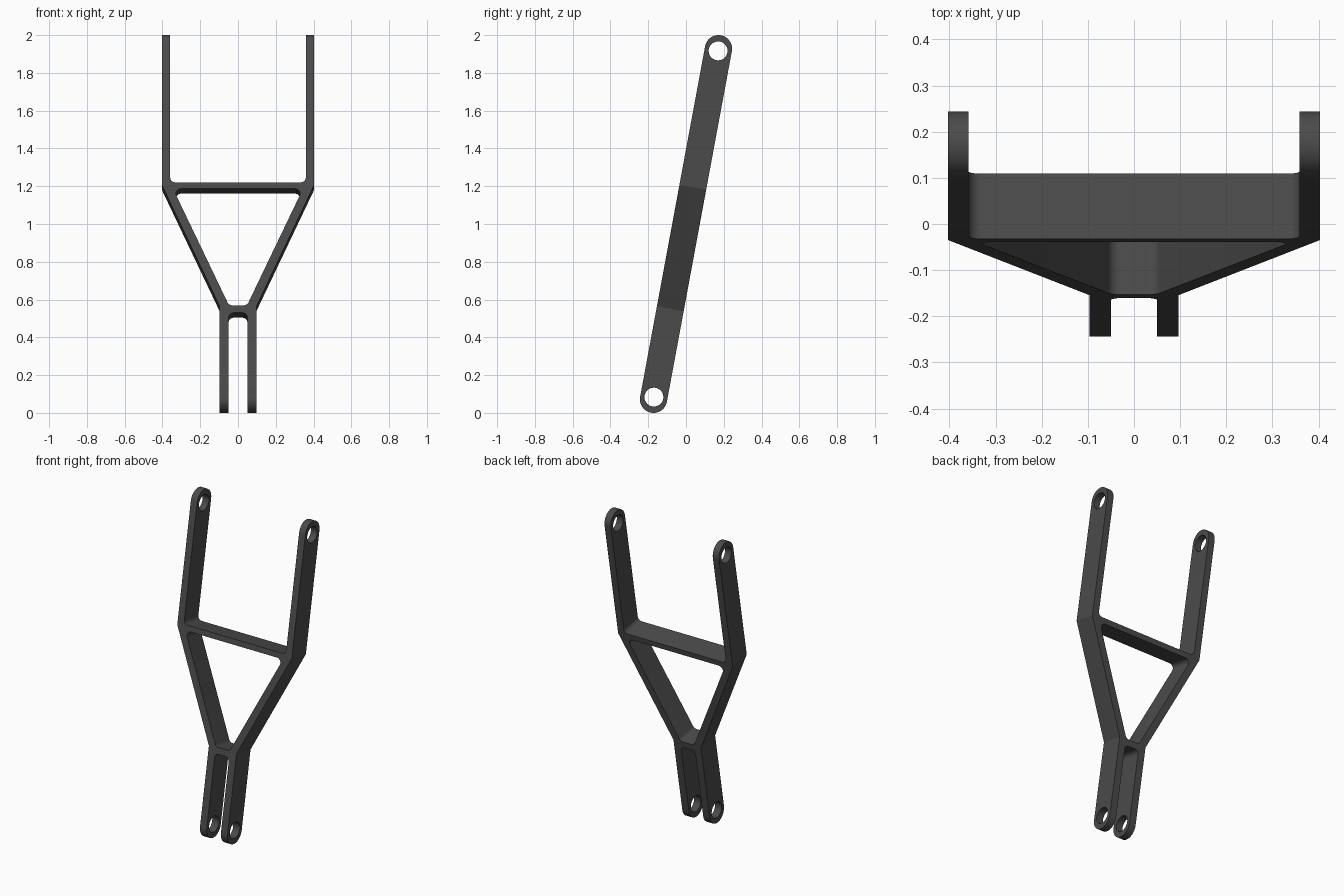
import bpy, bmesh, math
from mathutils import Vector

if "Cube" in bpy.data.objects:
    bpy.data.objects.remove(bpy.data.objects["Cube"])

TILT = math.radians(-10.5)   # lean of the whole bracket
HALF_DEPTH = 0.072           # half the thickness, also the end radius


def fillet(points, steps=8):
    """Round the corners of a closed outline; each point is (u, v, radius)."""
    out = []
    for i, (u, v, r) in enumerate(points):
        p = Vector((u, v))
        if r == 0:
            out.append(p)
            continue
        a = (Vector(points[i - 1][:2]) - p).normalized()
        b = (Vector(points[(i + 1) % len(points)][:2]) - p).normalized()
        half = math.acos(a.dot(b)) / 2
        centre = p + (a + b).normalized() * (r / math.sin(half))
        start = p + a * (r / math.tan(half)) - centre
        end = p + b * (r / math.tan(half)) - centre
        sweep = math.pi - 2 * half
        for k in range(steps + 1):
            w0 = math.sin(sweep * (1 - k / steps)) / math.sin(sweep)
            w1 = math.sin(sweep * k / steps) / math.sin(sweep)
            out.append(centre + start * w0 + end * w1)
    return out


def mirrored(half):
    return half + [(-u, v, r) for u, v, r in reversed(half)]


def arc(cv, r, a0, a1, n):
    return [Vector((r * math.cos(a0 + (a1 - a0) * k / n),
                    cv + r * math.sin(a0 + (a1 - a0) * k / n))) for k in range(n + 1)]


def prism(name, loop, place, direction):
    """Extrude a closed outline into a solid."""
    bm = bmesh.new()
    near = [bm.verts.new(place(*p)) for p in loop]
    far = [bm.verts.new(v.co + Vector(direction)) for v in near]
    bm.faces.new(near)
    bm.faces.new(far[::-1])
    for i in range(len(near)):
        bm.faces.new((near[i], near[i - 1], far[i - 1], far[i]))
    bmesh.ops.recalc_face_normals(bm, faces=bm.faces[:])
    mesh = bpy.data.meshes.new(name)
    bm.to_mesh(mesh)
    bm.free()
    obj = bpy.data.objects.new(name, mesh)
    bpy.context.collection.objects.link(obj)
    obj.location.z = 1
    obj.rotation_euler.x = TILT
    return obj


def combine(target, cutter, operation):
    cutter.hide_render = True
    bpy.context.view_layer.objects.active = target
    mod = target.modifiers.new("cut", 'BOOLEAN')
    mod.operation = operation
    mod.solver = 'EXACT'
    mod.object = cutter
    bpy.context.view_layer.update()
    bpy.ops.object.modifier_apply(modifier=mod.name)
    bpy.data.objects.remove(cutter)


def from_front(u, v):
    return (u, -0.1, v)


def from_side(u, v):
    return (-0.5, u, v)


# Fork outline: narrow prongs below, wide arms above
R = 0.027
outline = fillet(mirrored([
    (0.05, -0.491, R), (0.05, -1.05, 0), (0.097, -1.05, 0), (0.097, -0.457, 0),
    (0.403, 0.197, 0), (0.403, 1.05, 0), (0.359, 1.05, 0), (0.359, 0.211, R)]))
bracket = prism("fork_bracket", outline, from_front, (0, 0.2, 0))

# Triangular window in the middle
window = fillet(mirrored([(0.048, -0.451, R), (0.344, 0.177, R)]))
combine(bracket, prism("window_cutter", window, lambda u, v: (u, -0.2, v), (0, 0.4, 0)),
        'DIFFERENCE')

# Side profile: long bar with round ends
bar = arc(0.944, HALF_DEPTH, 0, math.pi, 24) + arc(-0.944, HALF_DEPTH, math.pi, 2 * math.pi, 24)
combine(bracket, prism("side_profile_cutter", bar, from_side, (1, 0, 0)), 'INTERSECT')

# Pin holes through both ends
for c in (0.932, -0.932):
    hole = arc(c, 0.05, 0, 2 * math.pi, 32)[:-1]
    combine(bracket, prism("pin_hole_cutter", hole, from_side, (1, 0, 0)), 'DIFFERENCE')

# Dark grey finish
mat = bpy.data.materials.new("dark_grey")
mat.diffuse_color = (0.07, 0.07, 0.07, 1)
mat.use_nodes = True
mat.node_tree.nodes["Principled BSDF"].inputs["Base Color"].default_value = mat.diffuse_color
bracket.data.materials.clear()
bracket.data.materials.append(mat)
for poly in bracket.data.polygons:
    poly.material_index = 0

bpy.ops.object.select_all(action='DESELECT')
bracket.select_set(True)
bpy.context.view_layer.objects.active = bracket
bpy.ops.object.shade_smooth_by_angle(angle=math.radians(20))
